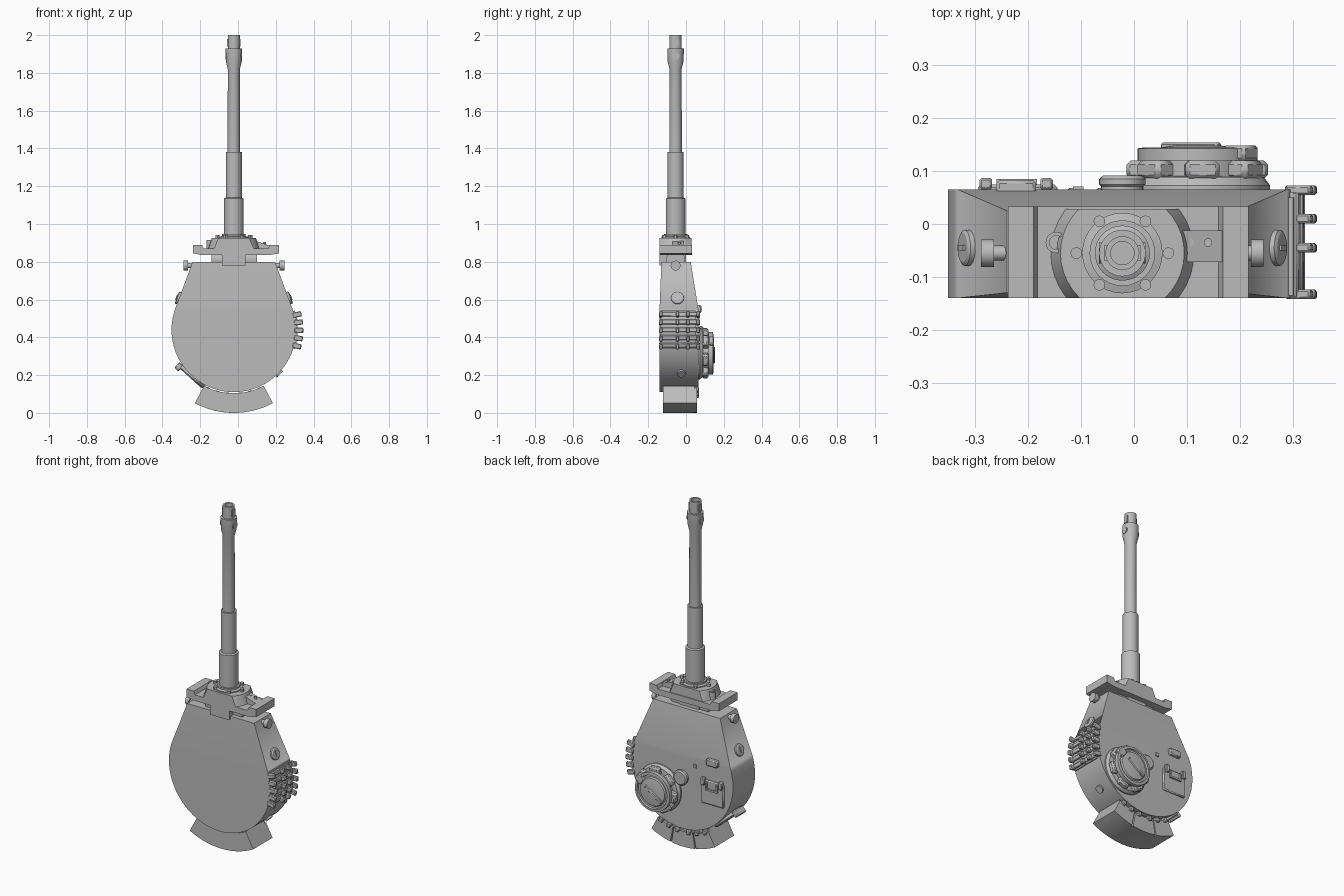
import bpy, bmesh
from math import sin, cos, pi, radians
from mathutils import Vector, Matrix

cube = bpy.data.objects.get("Cube")
if cube:
    bpy.data.objects.remove(cube)

paint = bpy.data.materials.new("plain_grey")
paint.use_nodes = True
GREY = (0.5, 0.5, 0.5, 1)
paint.diffuse_color = GREY
paint.node_tree.nodes["Principled BSDF"].inputs["Base Color"].default_value = GREY

GUN_X, GUN_Y = -0.022, -0.055
RING_Z, RING_R = 0.44, 0.33      # centre and radius of the rounded body
ROOF = 0.065


def finish(name, bm, bevel=0):
    bmesh.ops.recalc_face_normals(bm, faces=bm.faces)
    mesh = bpy.data.meshes.new(name)
    bm.to_mesh(mesh)
    bm.free()
    mesh.materials.append(paint)
    ob = bpy.data.objects.new(name, mesh)
    bpy.context.collection.objects.link(ob)
    if bevel:
        mod = ob.modifiers.new("bevel", "BEVEL")
        mod.width, mod.segments = bevel, 1
    bpy.ops.object.select_all(action='DESELECT')
    ob.select_set(True)
    bpy.context.view_layer.objects.active = ob
    bpy.ops.object.shade_smooth_by_angle(angle=radians(30))
    return ob


def box(name, lo, hi, bevel=0, matrix=None):
    lo, hi = Vector(lo), Vector(hi)
    bm = bmesh.new()
    bmesh.ops.create_cube(bm, size=1)
    for v in bm.verts:
        v.co = (lo + hi) / 2 + v.co * (hi - lo)
    if matrix:
        bm.transform(matrix)
    return finish(name, bm, bevel)


def lathe(name, base, axis, profile, sides=32):
    """Spin (radius, height) pairs about an axis through base."""
    bm = bmesh.new()
    rings = [[bm.verts.new((r * cos(2 * pi * i / sides), r * sin(2 * pi * i / sides), h))
              for i in range(sides)] for r, h in profile]
    for a, b in zip(rings, rings[1:]):
        for i in range(sides):
            j = (i + 1) % sides
            bm.faces.new((a[i], a[j], b[j], b[i]))
    bm.faces.new(rings[0])
    bm.faces.new(rings[-1])
    turn = Vector(axis).to_track_quat('Z', 'Y').to_matrix().to_4x4()
    bm.transform(Matrix.Translation(base) @ turn)
    return finish(name, bm)


def slab(name, outline, y0, y1, bevel=0):
    """Extrude an (x, z) outline from y0 to y1."""
    bm = bmesh.new()
    face = bm.faces.new([bm.verts.new((x, y0, z)) for x, z in outline])
    out = bmesh.ops.extrude_face_region(bm, geom=[face])
    for v in out["geom"]:
        if isinstance(v, bmesh.types.BMVert):
            v.co.y = y1
    return finish(name, bm, bevel)


def rim(angle, radius):
    """Point on a circle about the body centre, angle from +x toward +z."""
    return GUN_X + radius * cos(angle), RING_Z + radius * sin(angle)


def spin(angle):
    """Frame whose x axis points out of the body wall at this angle."""
    return Matrix.Translation((GUN_X, 0, RING_Z)) @ Matrix.Rotation(-angle, 4, 'Y')


# Turret body: round rear with tangent cheeks, roof sloping down to the front
tangent = radians(19.6)
arc = [rim(pi - tangent + (pi + 2 * tangent) * i / 56, RING_R) for i in range(57)]
body = slab("turret_body", [(0.196, 0.8), (-0.24, 0.8)] + arc, -0.14, ROOF)
bm = bmesh.new()
bm.from_mesh(body.data)
crease = RING_Z + RING_R * sin(tangent)
bmesh.ops.bisect_plane(bm, geom=bm.verts[:] + bm.edges[:] + bm.faces[:],
                       plane_co=(0, 0, crease), plane_no=(0, 0, 1))
for v in bm.verts:
    if v.co.z > 0.7:
        v.co.y = 0.025 if v.co.y > 0 else -0.13
bm.to_mesh(body.data)
bm.free()

# Mantlet: plate with raised ends, joined to the body by a neck
slab("mantlet_plate", [(-0.238, 0.89), (-0.238, 0.845), (-0.19, 0.835), (0.168, 0.835),
                       (0.216, 0.845), (0.216, 0.89), (0.168, 0.89), (0.16, 0.87),
                       (-0.182, 0.87), (-0.19, 0.89)], -0.14, 0.033)
box("mantlet_neck", (-0.085, -0.139, 0.78), (0.041, 0.0, 0.85))
lathe("gun_rotor", (-0.14, GUN_Y, 0.81), (1, 0, 0), [(0.05, 0), (0.05, 0.24)])

# Gun shield: cone clipped flat on the roof and floor sides
bm = bmesh.new()
bmesh.ops.create_cone(bm, cap_ends=True, segments=40, radius1=0.138, radius2=0.117, depth=0.065,
                      matrix=Matrix.Translation((GUN_X, GUN_Y, 0.894)))
for y, side in ((-0.14, -1), (0.028, 1)):
    cut = bmesh.ops.bisect_plane(bm, geom=bm.verts[:] + bm.edges[:] + bm.faces[:],
                                 plane_co=(0, y, 0), plane_no=(0, side, 0), clear_outer=True)
    edges = [e for e in cut["geom_cut"] if isinstance(e, bmesh.types.BMEdge)]
    bmesh.ops.holes_fill(bm, edges=edges)
finish("gun_shield", bm)
for i in range(6):
    a = i * pi / 3
    lathe("shield_bolt", (GUN_X + 0.087 * cos(a), GUN_Y + 0.068 * sin(a) / 0.98, 0.92), (0, 0, 1),
          [(0.011, 0), (0.011, 0.022)], 12)
lathe("gun_collar", (GUN_X, GUN_Y, 0.92), (0, 0, 1),
      [(0.076, 0), (0.076, 0.012), (0.062, 0.016), (0.062, 0.026)])
lathe("sight_tube", (-0.147, -0.035, 0.86), (0, 0, 1), [(0.02, 0), (0.02, 0.055), (0.013, 0.055), (0.013, 0.045)], 20)
slab("machine_gun_mount", [(0.08, 0.86), (0.17, 0.86), (0.17, 0.885), (0.08, 0.915)], -0.072, -0.012)
for x in (0.105, 0.14):
    lathe("mount_stud", (x, -0.035, 0.88), (0, 0, 1), [(0.008, 0), (0.008, 0.026)], 12)

# Barrel with stepped sleeves and flared muzzle brake
lathe("gun_barrel", (GUN_X, GUN_Y, 0), (0, 0, 1),
      [(0.052, 0.9), (0.052, 1.135), (0.042, 1.14), (0.042, 1.38), (0.033, 1.38),
       (0.032, 1.82), (0.042, 1.86), (0.044, 1.93), (0.032, 1.93), (0.032, 2.0),
       (0.022, 2.0), (0.022, 1.9)])
for side in (-1, 1):
    lathe("brake_port", (GUN_X + side * 0.036, GUN_Y, 1.89), (side, 0, 0), [(0.02, 0), (0.02, 0.008)], 16)
    box("muzzle_lug", (GUN_X + side * 0.031 - 0.004, GUN_Y - 0.014, 1.94),
        (GUN_X + side * 0.031 + 0.004, GUN_Y + 0.014, 1.98))

# Lifting pegs and cheek ports on both sides
cheek = Vector((cos(tangent), 0, sin(tangent)))
for side in (-1, 1):
    out = Vector((side * cheek.x, 0, cheek.z))
    lathe("lifting_peg", (GUN_X + side * 0.205, GUN_Y, 0.78), (side, 0, 0),
          [(0.014, 0), (0.014, 0.038), (0.026, 0.038), (0.026, 0.062)], 20)
    port = Vector((GUN_X, -0.045, RING_Z)) + out * RING_R + Vector((-side * cheek.z, 0, cheek.x)) * 0.06
    lathe("cheek_port", port, out, [(0.034, -0.01), (0.034, 0.008), (0.028, 0.012)], 24)
    box("port_slot", (RING_R, -0.05, 0.045), (RING_R + 0.016, -0.04, 0.075),
        matrix=Matrix.Translation((GUN_X, 0, RING_Z))
        @ Matrix.Scale(side, 4, (1, 0, 0)) @ Matrix.Rotation(-tangent, 4, 'Y'))

# Spare track links curved along the left wall
for i in range(5):
    m = spin((i - 2) * 0.122)
    box("track_link", (0.315, -0.14, -0.013), (0.345, 0.062, 0.013), 0.004, m)
    box("track_pin", (0.325, -0.135, -0.021), (0.338, 0.05, 0.021), 0, m)
    for y in (-0.133, -0.045, 0.01, 0.064):
        box("track_tooth", (0.32, y - 0.009, -0.017), (0.368, y + 0.009, 0.011), 0.004, m)

# Escape hatch on the right rear, small port on the left rear
a = radians(228)
x, z = rim(a, RING_R)
lathe("escape_hatch", (x, -0.045, z), (cos(a), 0, sin(a)), [(0.085, -0.02), (0.085, 0.008), (0.075, 0.014)])
box("escape_hatch_hinge", (0.32, -0.085, -0.1), (0.36, -0.005, -0.07), 0.005, spin(a))
a = radians(-44)
x, z = rim(a, RING_R)
lathe("rear_port", (x, -0.025, z), (cos(a), 0, sin(a)), [(0.022, -0.01), (0.022, 0.01)], 20)

# Rear stowage bin with three lids, hinges and latches
def sector(a0, a1, r0, r1, n=10):
    steps = [radians(a0 + (a1 - a0) * i / n) for i in range(n + 1)]
    return [rim(a, r0) for a in steps] + [rim(a, r1) for a in reversed(steps)]

slab("stowage_bin", sector(-118, -62, 0.336, 0.44, 14), -0.122, 0.045)
for a0, a1 in ((-118, -101), (-100, -80), (-79, -62)):
    slab("bin_lid", sector(a0, a1, 0.35, 0.44, 6), 0.04, 0.058)
    for a in (a0 + 4, a1 - 4):
        box("bin_hinge", (0.334, 0.03, -0.012), (0.362, 0.068, 0.012), 0.004, spin(radians(a)))

# Commander's cupola with periscopes and hatch
CX, CZ = 0.12, 0.315
lathe("cupola", (CX, ROOF, CZ), (0, 1, 0),
      [(0.137, -0.01), (0.137, 0.008), (0.125, 0.024), (0.098, 0.026), (0.098, 0.055),
       (0.113, 0.055), (0.113, 0.078), (0.098, 0.08), (0.095, 0.07), (0.085, 0.07),
       (0.08, 0.078), (0.04, 0.084)], 40)
for i in range(7):
    m = Matrix.Translation((CX, 0, CZ)) @ Matrix.Rotation(2 * pi * i / 7 + 0.3, 4, 'Y')
    box("periscope", (0.085, 0.085, -0.032), (0.132, 0.12, 0.032), 0.008, m)
m = Matrix.Translation((CX, 0, CZ)) @ Matrix.Rotation(radians(-35), 4, 'Y')
box("cupola_hatch_bar", (-0.08, 0.14, -0.01), (0.05, 0.154, 0.01), 0.004, m)
box("cupola_hatch_hinge", (0.075, 0.12, -0.025), (0.125, 0.148, 0.025), 0.005, m)

# Roof vent, loader's hatch and periscope guard
lathe("roof_vent", (-0.022, ROOF, 0.415), (0, 1, 0),
      [(0.04, -0.01), (0.04, 0.006), (0.044, 0.01), (0.044, 0.02), (0.036, 0.027)], 28)
box("loader_hatch", (-0.295, ROOF - 0.01, 0.3), (-0.145, ROOF + 0.01, 0.44), 0.006)
for x in (-0.28, -0.165):
    box("loader_hatch_hinge", (x - 0.012, ROOF, 0.41), (x + 0.012, ROOF + 0.022, 0.455), 0.004)
    box("loader_hatch_grip", (x * 0.6 - 0.092, ROOF, 0.39), (x * 0.6 - 0.084, ROOF + 0.02, 0.43))
box("loader_hatch_handle", (-0.26, ROOF, 0.385), (-0.183, ROOF + 0.02, 0.395))
box("loader_periscope", (-0.26, ROOF - 0.02, 0.53), (-0.185, ROOF + 0.018, 0.57), 0.006)
box("roof_stud", (-0.115, ROOF - 0.01, 0.49), (-0.095, ROOF + 0.006, 0.51))
